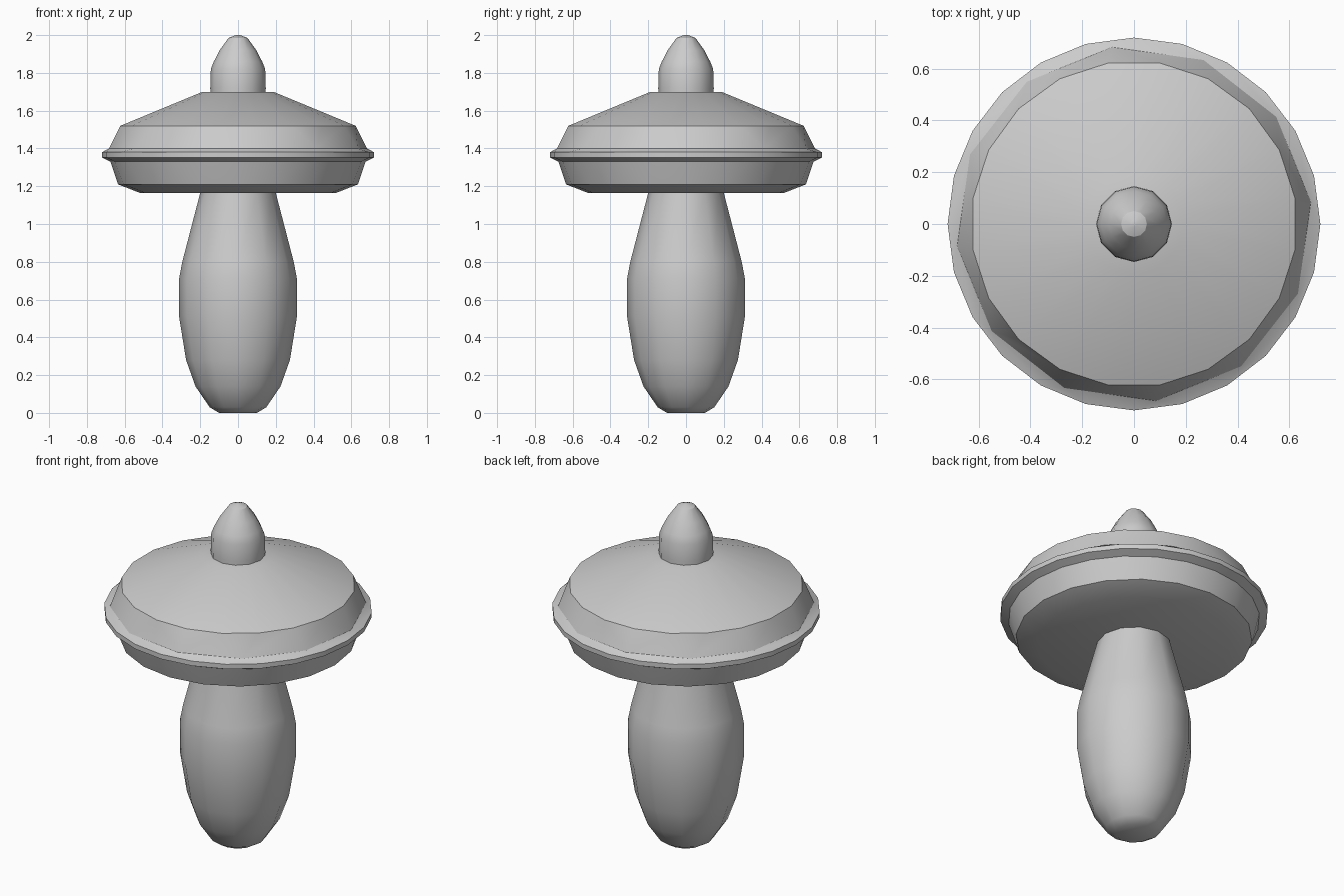
import bpy, bmesh
from math import sin, cos, radians, tau

if "Cube" in bpy.data.objects:
    bpy.data.objects.remove(bpy.data.objects["Cube"])


def lathe(name, rings):
    """Stack rings (sides, radius, z, start angle in degrees) bottom to top and skin them."""
    bm = bmesh.new()
    loops = []
    for n, r, z, start in rings:
        a0 = radians(start)
        angles = [a0 + tau * i / n for i in range(n + 1)]
        verts = [bm.verts.new((r * cos(a), r * sin(a), z)) for a in angles[:-1]]
        loops.append((angles, verts + verts[:1]))

    # join neighbouring rings, which may have different side counts
    for (aa, va), (ab, vb) in zip(loops, loops[1:]):
        if len(va) == len(vb):
            for i in range(len(va) - 1):
                bm.faces.new((va[i], va[i + 1], vb[i + 1], vb[i]))
            continue
        i = j = 0
        while i < len(va) - 1 or j < len(vb) - 1:
            step_a = j == len(vb) - 1 or (i < len(va) - 1 and aa[i + 1] <= ab[j + 1])
            if step_a:
                bm.faces.new((va[i], va[i + 1], vb[j]))
                i += 1
            else:
                bm.faces.new((va[i], vb[j + 1], vb[j]))
                j += 1

    bm.faces.new(loops[0][1][:-1][::-1])
    bm.faces.new(loops[-1][1][:-1])
    bmesh.ops.recalc_face_normals(bm, faces=bm.faces)
    mesh = bpy.data.meshes.new(name)
    bm.to_mesh(mesh)
    bm.free()
    obj = bpy.data.objects.new(name, mesh)
    bpy.context.collection.objects.link(obj)
    bpy.ops.object.select_all(action='DESELECT')
    obj.select_set(True)
    bpy.context.view_layer.objects.active = obj
    bpy.ops.object.shade_smooth_by_angle(angle=radians(32))
    return obj


# swollen stem
stem = [(0.10, 0.0), (0.15, 0.03), (0.225, 0.14), (0.275, 0.28), (0.312, 0.51),
        (0.312, 0.71), (0.295, 0.80), (0.20, 1.165), (0.19, 1.25)]
lathe("stem", [(12, r, z, 0) for r, z in stem])

# wide cap with a projecting rim
lathe("cap", [
    (20, 0.52, 1.165, 0), (20, 0.635, 1.21, 0),
    (24, 0.675, 1.33, 0), (24, 0.72, 1.352, 0), (24, 0.72, 1.38, 0),
    (12, 0.688, 1.40, 7), (20, 0.63, 1.52, 9), (20, 0.19, 1.70, 9)])

# rounded knob on top
knob = [(0.145, 1.62), (0.147, 1.72), (0.144, 1.82), (0.128, 1.86),
        (0.097, 1.92), (0.05, 1.985), (0.012, 2.0)]
lathe("knob", [(12, r, z, 0) for r, z in knob])
